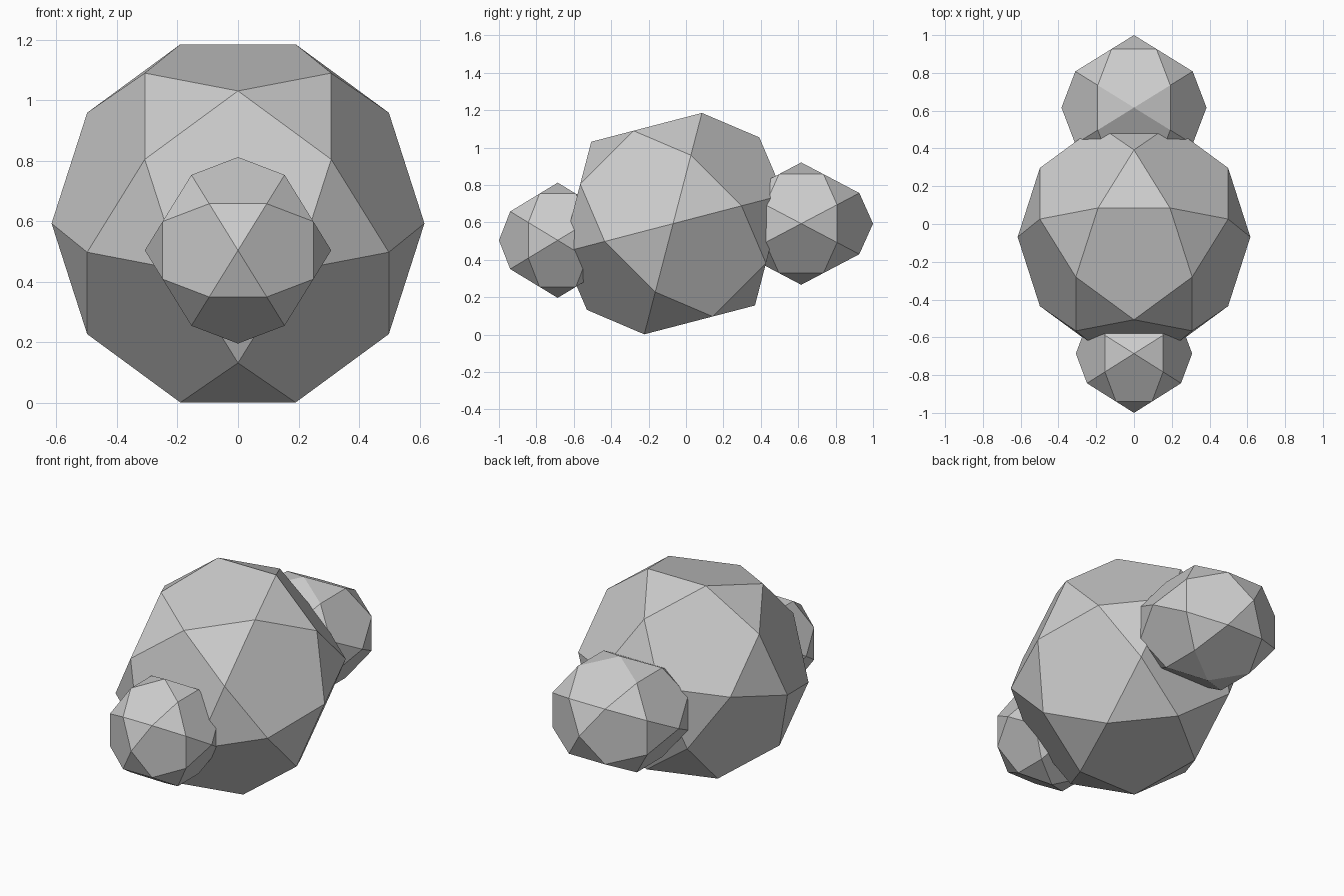
import bpy, bmesh, math
from mathutils import Matrix, Vector, Euler
from itertools import product

if "Cube" in bpy.data.objects:
    bpy.data.objects.remove(bpy.data.objects["Cube"])


def icosidodecahedron(name, centre, radii, tilt=0.0):
    """Flat-faced solid of 12 pentagons and 20 triangles, scaled then tilted about x."""
    phi = (1 + math.sqrt(5)) / 2
    base = (0.5 / phi, phi / 2, 0.5)
    points = set()
    for shift in range(3):
        for s in (1, -1):
            axis = [0, 0, 0]
            axis[shift] = s
            points.add(tuple(axis))
        cyc = base[shift:] + base[:shift]
        for signs in product((1, -1), repeat=3):
            points.add(tuple(c * s for c, s in zip(cyc, signs)))

    bm = bmesh.new()
    for p in sorted(points):
        bm.verts.new(p)
    bmesh.ops.convex_hull(bm, input=bm.verts[:])
    # merge coplanar triangles into pentagons
    bmesh.ops.dissolve_limit(bm, angle_limit=math.radians(2),
                             verts=bm.verts[:], edges=bm.edges[:])
    bmesh.ops.recalc_face_normals(bm, faces=bm.faces[:])
    bm.transform(Matrix.LocRotScale(Vector(centre), Euler((tilt, 0, 0)), Vector(radii)))

    mesh = bpy.data.meshes.new(name)
    bm.to_mesh(mesh)
    bm.free()
    obj = bpy.data.objects.new(name, mesh)
    bpy.context.collection.objects.link(obj)
    return obj


# Large tilted middle, then the small front and back lobes
icosidodecahedron("body", (0, -0.069, 0.593), (0.616, 0.652, 0.619), math.radians(45))
icosidodecahedron("front_lobe", (0, -0.686, 0.504), (0.308, 0.314, 0.308))
icosidodecahedron("back_lobe", (0, 0.616, 0.593), (0.384, 0.384, 0.327))
